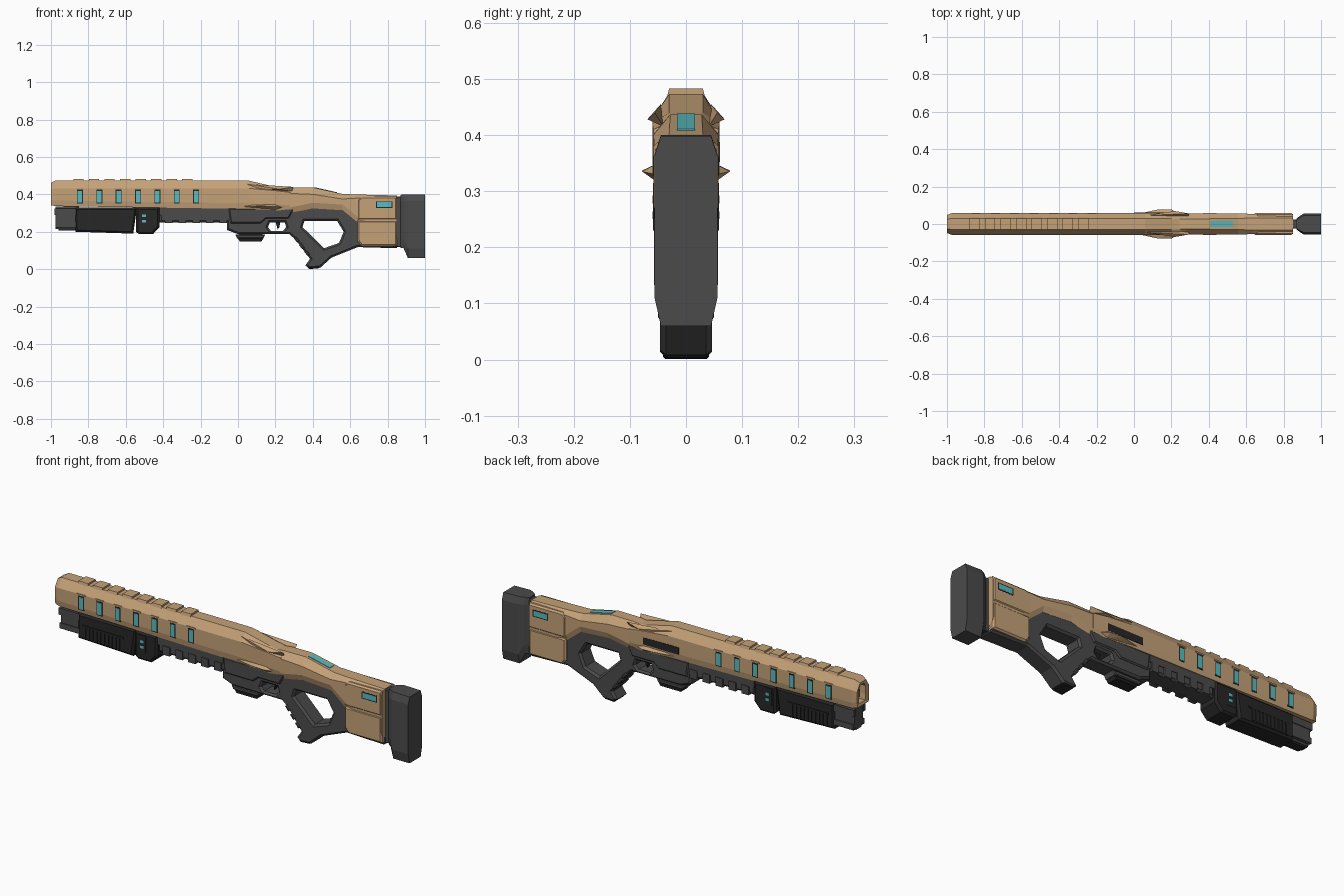
import bpy, bmesh
from mathutils import Matrix
from math import radians


def material(name, rgb):
    m = bpy.data.materials.new(name)
    m.diffuse_color = (*rgb, 1)
    return m


TAN = material("tan", (0.56, 0.36, 0.19))
GREY = material("dark_grey", (0.07, 0.07, 0.07))
BLACK = material("black", (0.02, 0.02, 0.02))
CYAN = material("cyan", (0.1, 0.5, 0.52))


def add(name, mesh, mat):
    mesh.materials.clear()
    mesh.materials.append(mat)
    for p in mesh.polygons:
        p.use_smooth = False
    ob = bpy.data.objects.new(name, mesh)
    bpy.context.collection.objects.link(ob)
    return ob


def loft(name, sections, mat):
    """Skin symmetric rings; each section is (x, [(half width, z), ...] from top to bottom)."""
    bm = bmesh.new()
    rings = []
    for x, half in sections:
        pts = half + [(-y, z) for y, z in reversed(half)]
        rings.append([bm.verts.new((x, y, z)) for y, z in pts])
    for a, b in zip(rings, rings[1:]):
        for i in range(len(a)):
            j = (i + 1) % len(a)
            bm.faces.new((a[i], a[j], b[j], b[i]))
    bm.faces.new(rings[0])
    bm.faces.new(rings[-1])
    bmesh.ops.recalc_face_normals(bm, faces=bm.faces)
    me = bpy.data.meshes.new(name)
    bm.to_mesh(me)
    bm.free()
    return add(name, me, mat)


def plate(name, outline, half, bevel, mat, holes=(), y=0):
    """Chamfered side profile in x/z, with optional holes."""
    cu = bpy.data.curves.new(name, 'CURVE')
    cu.dimensions = '2D'
    cu.fill_mode = 'BOTH'
    cu.extrude = half - bevel
    cu.bevel_depth = bevel
    cu.bevel_resolution = 0
    cu.offset = -bevel
    for pts in (outline, *holes):
        sp = cu.splines.new('POLY')
        sp.points.add(len(pts) - 1)
        for p, (x, z) in zip(sp.points, pts):
            p.co = (x, z, 0, 1)
        sp.use_cyclic_u = True
    tmp = bpy.data.objects.new("tmp", cu)
    bpy.context.collection.objects.link(tmp)
    me = bpy.data.meshes.new_from_object(tmp.evaluated_get(bpy.context.evaluated_depsgraph_get()))
    bpy.data.objects.remove(tmp)
    me.transform(Matrix.Translation((0, y, 0)) @ Matrix.Rotation(radians(90), 4, 'X'))
    return add(name, me, mat)


def box(name, x0, x1, y0, y1, z0, z1, mat):
    bm = bmesh.new()
    bmesh.ops.create_cube(bm, size=1)
    for v in bm.verts:
        v.co = ((x0, x1)[v.co.x > 0], (y0, y1)[v.co.y > 0], (z0, z1)[v.co.z > 0])
    me = bpy.data.meshes.new(name)
    bm.to_mesh(me)
    bm.free()
    return add(name, me, mat)


def sides(name, x0, x1, y0, y1, z0, z1, mat):
    box(name + "_right", x0, x1, -y1, -y0, z0, z1, mat)
    box(name + "_left", x0, x1, y0, y1, z0, z1, mat)


def ring(wt, zt, w, zs, zb, wb):
    return [(wt, zt), (w, zs), (w, zb + 0.03), (wb, zb)]


# Upper shroud with recessed muzzle
muzzle = ring(0.015, 0.445, 0.028, 0.425, 0.355, 0.024)
loft("upper_shroud", [
    (-0.95, muzzle), (-0.995, muzzle),
    (-1.0, ring(0.025, 0.462, 0.048, 0.425, 0.342, 0.045)),
    (-0.975, ring(0.03, 0.475, 0.058, 0.432, 0.337, 0.052)),
    (0.06, ring(0.03, 0.473, 0.058, 0.432, 0.322, 0.054)),
    (0.2, ring(0.03, 0.44, 0.06, 0.42, 0.315, 0.054)),
    (0.28, ring(0.028, 0.425, 0.058, 0.41, 0.31, 0.05))], TAN)
box("muzzle_bore", -0.97, -0.945, -0.012, 0.012, 0.37, 0.43, BLACK)

# Raised top ridges, side light strips and their brows
for i in range(8):
    x = -0.88 + i * 0.083
    loft("top_ridge", [(x, [(0.03, 0.483), (0.034, 0.468)]),
                       (x + 0.055, [(0.03, 0.483), (0.034, 0.468)])], TAN)
for i in range(7):
    x = -0.845 + i * 0.1035
    sides("light_frame", x - 0.016, x + 0.016, 0.05, 0.0585, 0.352, 0.425, BLACK)
    sides("side_light", x - 0.012, x + 0.012, 0.05, 0.0595, 0.357, 0.418, CYAN)
    sides("light_brow", x - 0.024, x + 0.024, 0.05, 0.06, 0.427, 0.434, TAN)

# Ejection port on the far side, rear sight wings and side fins
box("ejection_port", 0.0, 0.2, 0.05, 0.0605, 0.352, 0.388, BLACK)
for s, side in ((-1, "right"), (1, "left")):
    for name, pts in (
            ("sight_wing", [(0.05, 0.045, 0.455), (0.22, 0.069, 0.428), (0.295, 0.056, 0.44),
                            (0.29, 0.04, 0.415), (0.06, 0.04, 0.425)]),
            ("side_fin", [(0.02, 0.054, 0.335), (0.13, 0.078, 0.337), (0.2, 0.078, 0.335),
                          (0.24, 0.054, 0.33), (0.2, 0.05, 0.315), (0.2, 0.05, 0.35),
                          (0.06, 0.05, 0.345)])):
        bm = bmesh.new()
        for x, y, z in pts:
            bm.verts.new((x, s * y, z))
        bmesh.ops.convex_hull(bm, input=bm.verts)
        me = bpy.data.meshes.new(name)
        bm.to_mesh(me)
        bm.free()
        add(name + "_" + side, me, TAN)

# Stock comb
loft("stock_comb", [
    (0.18, ring(0.025, 0.425, 0.05, 0.40, 0.31, 0.045)),
    (0.28, ring(0.028, 0.436, 0.056, 0.405, 0.30, 0.045)),
    (0.40, ring(0.028, 0.437, 0.058, 0.40, 0.325, 0.047)),
    (0.56, ring(0.03, 0.402, 0.056, 0.375, 0.315, 0.047)),
    (0.64, ring(0.032, 0.399, 0.054, 0.38, 0.25, 0.047)),
    (0.85, ring(0.032, 0.394, 0.054, 0.375, 0.15, 0.047))], TAN)
loft("comb_light", [(0.41, [(0.016, 0.438), (0.016, 0.42)]),
                    (0.53, [(0.016, 0.411), (0.016, 0.395)])], CYAN)
# Stock side panels with lights
plate("stock_panel_upper", [(0.64, 0.263), (0.85, 0.263), (0.85, 0.388), (0.66, 0.388), (0.64, 0.37)],
      0.058, 0.008, TAN)
plate("stock_panel_lower", [(0.66, 0.125), (0.85, 0.125), (0.85, 0.259), (0.64, 0.259), (0.64, 0.15)],
      0.057, 0.008, TAN)
sides("stock_light_frame", 0.738, 0.825, 0.05, 0.0585, 0.327, 0.363, BLACK)
sides("stock_light", 0.744, 0.82, 0.05, 0.0595, 0.332, 0.358, CYAN)

# Lower frame: receiver, trigger guard, thumbhole grip and stock keel
plate("lower_frame", [
    (-0.42, 0.335), (-0.42, 0.25), (-0.06, 0.25), (-0.06, 0.21), (0.0, 0.187), (0.275, 0.187),
    (0.31, 0.155), (0.385, 0.055), (0.36, 0.02), (0.38, 0.003), (0.44, 0.008), (0.50, 0.062),
    (0.64, 0.118), (0.85, 0.112), (0.85, 0.15), (0.66, 0.15), (0.66, 0.29), (0.60, 0.335), (0.3, 0.335)],
    0.046, 0.01, GREY, holes=[
        [(0.16, 0.225), (0.17, 0.25), (0.25, 0.25), (0.258, 0.225), (0.24, 0.205), (0.175, 0.205)],
        [(0.345, 0.225), (0.355, 0.258), (0.53, 0.258), (0.565, 0.2), (0.54, 0.14), (0.46, 0.112)]])
plate("trigger", [(0.2, 0.255), (0.225, 0.255), (0.222, 0.225), (0.212, 0.212), (0.208, 0.228)],
      0.012, 0.002, BLACK)
plate("grip_toe", [(0.365, 0.018), (0.38, 0.001), (0.43, 0.004), (0.48, 0.048), (0.41, 0.06), (0.39, 0.055)],
      0.041, 0.004, BLACK)
for i in range(3):
    x = 0.298 + i * 0.028
    plate("grip_rib", [(x, 0.165 - i * 0.036), (x + 0.018, 0.142 - i * 0.036),
                       (x + 0.03, 0.152 - i * 0.036), (x + 0.012, 0.175 - i * 0.036)], 0.05, 0.004, GREY)
plate("receiver_panel", [(-0.05, 0.325), (-0.04, 0.245), (0.12, 0.245), (0.15, 0.27), (0.27, 0.27), (0.3, 0.325)],
      0.053, 0.006, GREY)

# Loading hatch beneath the receiver
box("hatch_neck", 0.005, 0.13, -0.025, 0.025, 0.16, 0.2, BLACK)
plate("hatch_base", [(-0.015, 0.185), (-0.005, 0.165), (0.135, 0.165), (0.145, 0.185)], 0.035, 0.004, GREY)
plate("hatch_foot", [(0.0, 0.163), (0.01, 0.148), (0.125, 0.148), (0.135, 0.163)], 0.03, 0.003, BLACK)

# Magazine tube, its notched rail and the exposed nose
tube = [(0.024, 0.335), (0.042, 0.31), (0.042, 0.245), (0.024, 0.215)]
loft("tube_nose", [(-0.975, [(y * 0.85, z) for y, z in tube]), (-0.965, tube), (-0.85, tube)], GREY)
sides("nose_rail_upper", -0.98, -0.86, 0.03, 0.046, 0.29, 0.325, GREY)
sides("nose_rail_lower", -0.975, -0.86, 0.03, 0.046, 0.222, 0.25, GREY)
box("nose_rod", -0.96, -0.85, -0.02, 0.02, 0.207, 0.23, BLACK)
for i in range(5):
    x = -0.39 + i * 0.073
    sides("rail_tooth", x, x + 0.04, 0.03, 0.053, 0.247, 0.292, GREY)
sides("rail_strip", -0.42, -0.05, 0.03, 0.05, 0.29, 0.335, GREY)

# Sliding pump with ribbed grip and indicator block
plate("pump_body", [(-0.87, 0.33), (-0.87, 0.2), (-0.56, 0.19), (-0.54, 0.33)], 0.052, 0.01, BLACK)
plate("pump_block", [(-0.545, 0.33), (-0.545, 0.2), (-0.53, 0.187), (-0.455, 0.187),
                     (-0.42, 0.225), (-0.42, 0.33)], 0.057, 0.01, BLACK)
for i in range(10):
    x = -0.835 + i * 0.0215
    sides("pump_rib", x, x + 0.013, 0.045, 0.056, 0.208, 0.268, BLACK)
sides("pump_trim", -0.84, -0.61, 0.045, 0.056, 0.268, 0.276, BLACK)
sides("indicator_frame", -0.525, -0.48, 0.05, 0.0585, 0.23, 0.315, BLACK)
for z in (0.25, 0.278):
    sides("indicator_light", -0.512, -0.492, 0.05, 0.06, z, z + 0.014, CYAN)

# Butt pad and its neck
plate("stock_neck", [(0.845, 0.388), (0.89, 0.388), (0.89, 0.118), (0.845, 0.118)], 0.025, 0.003, GREY)


def pad(w, zt, zb):
    return [(w * 0.8, zt), (w, zt - 0.035), (w, zb + 0.05), (w * 0.8, zb)]


loft("butt_pad", [(0.868, pad(0.028, 0.397, 0.112)), (0.885, pad(0.042, 0.4, 0.112)),
                  (0.908, pad(0.056, 0.4, 0.06)), (1.0, pad(0.056, 0.398, 0.06))], GREY)
